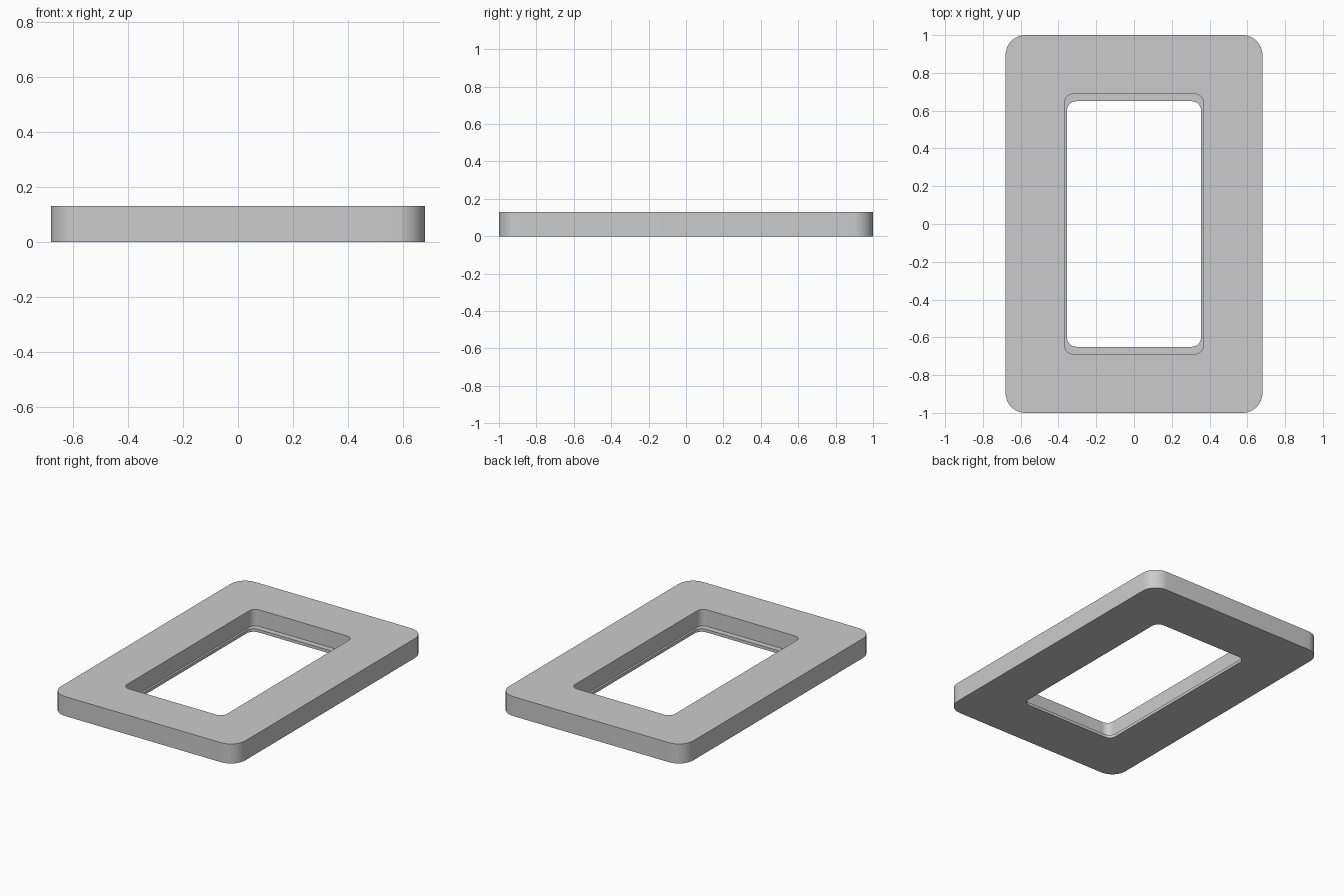
import bpy, bmesh
from math import cos, sin, pi, radians

cube = bpy.data.objects.get("Cube")
if cube:
    bpy.data.objects.remove(cube, do_unlink=True)

# Plain grey material
GREY = (0.6, 0.6, 0.6, 1)
grey = bpy.data.materials.new("plain grey")
grey.use_nodes = True
grey.diffuse_color = GREY
grey.node_tree.nodes["Principled BSDF"].inputs["Base Color"].default_value = GREY

HEIGHT, LIP = 0.13, 0.02
STEPS = 10  # segments per rounded corner


def ring(bm, hx, hy, radius, z):
    """Loop of vertices along a rounded rectangle."""
    verts = []
    for quarter, (sx, sy) in enumerate([(1, 1), (-1, 1), (-1, -1), (1, -1)]):
        for i in range(STEPS + 1):
            a = (quarter + i / STEPS) * pi / 2
            verts.append(bm.verts.new((sx * (hx - radius) + radius * cos(a),
                                       sy * (hy - radius) + radius * sin(a), z)))
    return verts


# Outer edge, main opening, and the narrower opening inside the lip
outer = (0.68, 1.0, 0.105)
opening = (0.368, 0.688, 0.047)
lip = (0.355, 0.65, 0.05)

# Stepped cross-section, running round from the underside and back to it
bm = bmesh.new()
section = [(outer, 0), (outer, HEIGHT), (opening, HEIGHT),
           (opening, LIP), (lip, LIP), (lip, 0)]
rings = [ring(bm, *size, z) for size, z in section]
for a, b in zip(rings, rings[1:] + rings[:1]):
    for i in range(len(a)):
        j = (i + 1) % len(a)
        bm.faces.new((a[i], a[j], b[j], b[i]))
bmesh.ops.recalc_face_normals(bm, faces=bm.faces)

mesh = bpy.data.meshes.new("frame")
bm.to_mesh(mesh)
bm.free()
mesh.materials.append(grey)
frame = bpy.data.objects.new("frame", mesh)
bpy.context.collection.objects.link(frame)

# Smooth corners, sharp edges
bpy.ops.object.select_all(action='DESELECT')
frame.select_set(True)
bpy.context.view_layer.objects.active = frame
bpy.ops.object.shade_smooth_by_angle(angle=radians(30))
